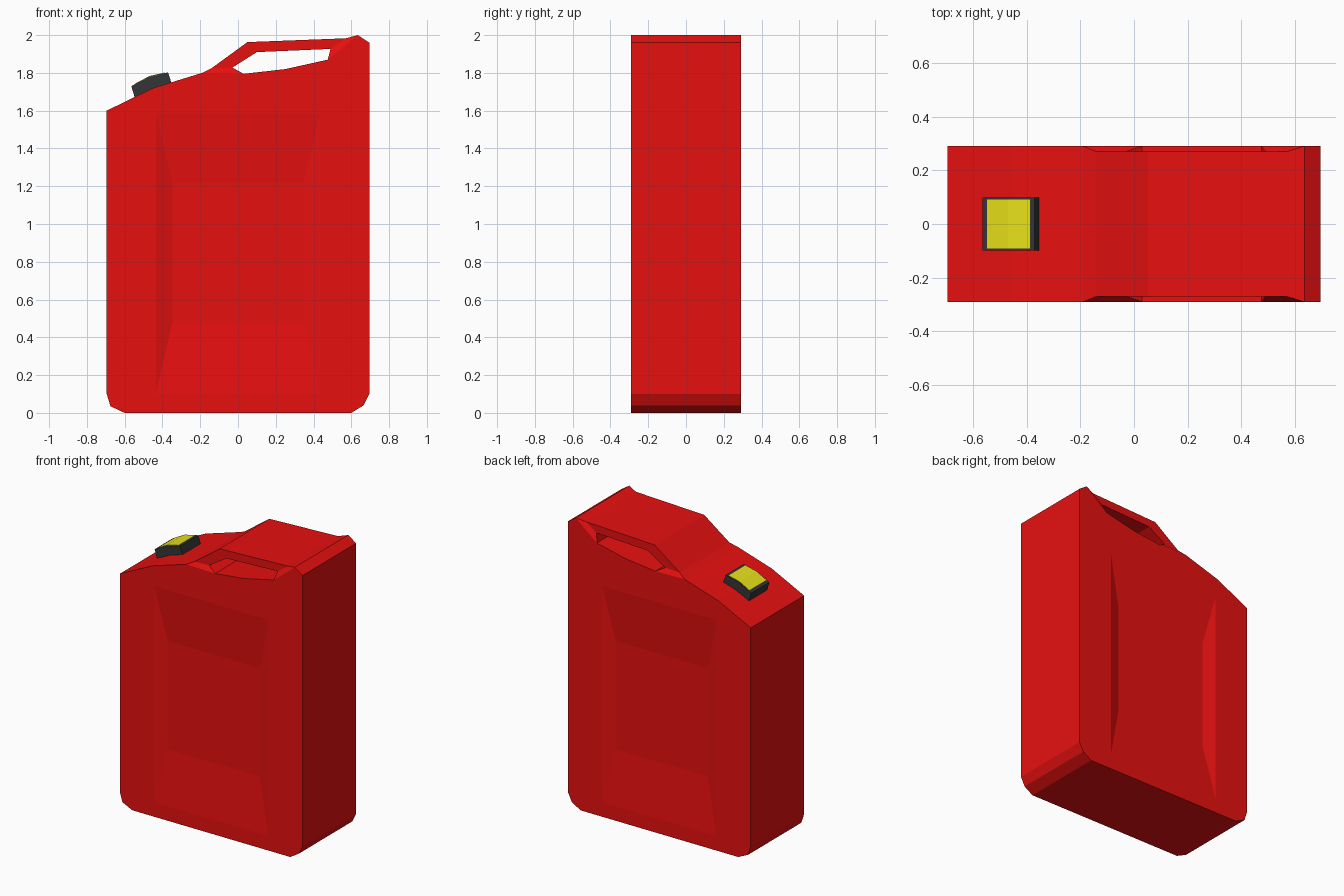
import bpy
import bmesh

if "Cube" in bpy.data.objects:
    bpy.data.objects.remove(bpy.data.objects["Cube"])


def material(name, colour):
    mat = bpy.data.materials.new(name)
    mat.diffuse_color = (*colour, 1)
    mat.use_nodes = True
    mat.node_tree.nodes["Principled BSDF"].inputs["Base Color"].default_value = mat.diffuse_color
    return mat


def finish(bm, name, mat):
    bmesh.ops.recalc_face_normals(bm, faces=bm.faces[:])
    mesh = bpy.data.meshes.new(name)
    bm.to_mesh(mesh)
    bm.free()
    mesh.materials.append(mat)
    obj = bpy.data.objects.new(name, mesh)
    bpy.context.collection.objects.link(obj)
    return obj


def bridge(bm, a, b):
    """Quads between two closed rings of vertices."""
    for i in range(len(a)):
        j = (i + 1) % len(a)
        bm.faces.new((a[i], a[j], b[j], b[i]))


def prism(name, profile, half_width, mat):
    bm = bmesh.new()
    rings = [[bm.verts.new((x, s * half_width, z)) for x, z in profile] for s in (-1, 1)]
    bridge(bm, *rings)
    for ring in rings:
        bm.faces.new(ring)
    return finish(bm, name, mat)


red = material("red", (0.8, 0.005, 0.005))
dark = material("dark_grey", (0.035, 0.035, 0.038))
yellow = material("yellow", (0.8, 0.75, 0.01))

# Can outline from the front foot of the handle, down, round and up to its rear foot
W, GRIP_W, DEPTH = 0.29, 0.27, 0.028
shell = [(-0.19, 1.80), (-0.45, 1.72), (-0.695, 1.60), (-0.695, 0.10),
         (-0.675, 0.035), (-0.60, 0), (0.60, 0), (0.665, 0.04),
         (0.695, 0.10), (0.695, 1.96), (0.635, 2.0)]
floor = [(0.475, 1.87), (0.25, 1.82), (0.03, 1.795)]      # below the hand hole
grip_top = [(-0.14, 1.825), (0.05, 1.963), (0.57, 1.983)]
grip_under = [(-0.03, 1.828), (0.10, 1.91), (0.49, 1.927)]


def rect(hx, z0, z1):
    return [(-hx, z0), (hx, z0), (hx, z1), (-hx, z1)]


bm = bmesh.new()
outer, inner = [], []
for s in (-1, 1):
    def ring(points, w):
        return [bm.verts.new((x, s * w, z)) for x, z in points]

    def loop_edges(vs):
        return [bm.edges.new((vs[i], vs[(i + 1) % len(vs)])) for i in range(len(vs))]

    sh, fl = ring(shell, W), ring(floor, W)
    top, under = ring(grip_top, GRIP_W), ring(grip_under, GRIP_W)
    # Side wall with a sunken panel
    rim, panel = ring(rect(0.435, 0.10, 1.585), W), ring(rect(0.348, 0.475, 1.22), W - DEPTH)
    bmesh.ops.triangle_fill(bm, edges=loop_edges(sh + fl) + loop_edges(rim),
                            normal=(0, s, 0), use_beauty=True)
    bridge(bm, rim, panel)
    bm.faces.new(panel)
    # Side of the handle
    t, u = [sh[0]] + top + [sh[-1]], [fl[2]] + under + [fl[0]]
    for i in range(4):
        bm.faces.new((t[i], t[i + 1], u[i + 1], u[i]))
    outer.append(sh + top[::-1])
    inner.append(u + [fl[1]])
# Outer skin and the walls of the hand hole
bridge(bm, *outer)
bridge(bm, *inner)
finish(bm, "can_body", red)

# Cap on the sloping top, with its coloured lid
prism("cap", [(-0.545, 1.665), (-0.565, 1.73), (-0.47, 1.78), (-0.37, 1.803),
              (-0.352, 1.745), (-0.45, 1.71)], 0.098, dark)
prism("cap_lid", [(-0.547, 1.73), (-0.547, 1.742), (-0.47, 1.783), (-0.388, 1.802),
                  (-0.388, 1.78), (-0.47, 1.76)], 0.092, yellow)
